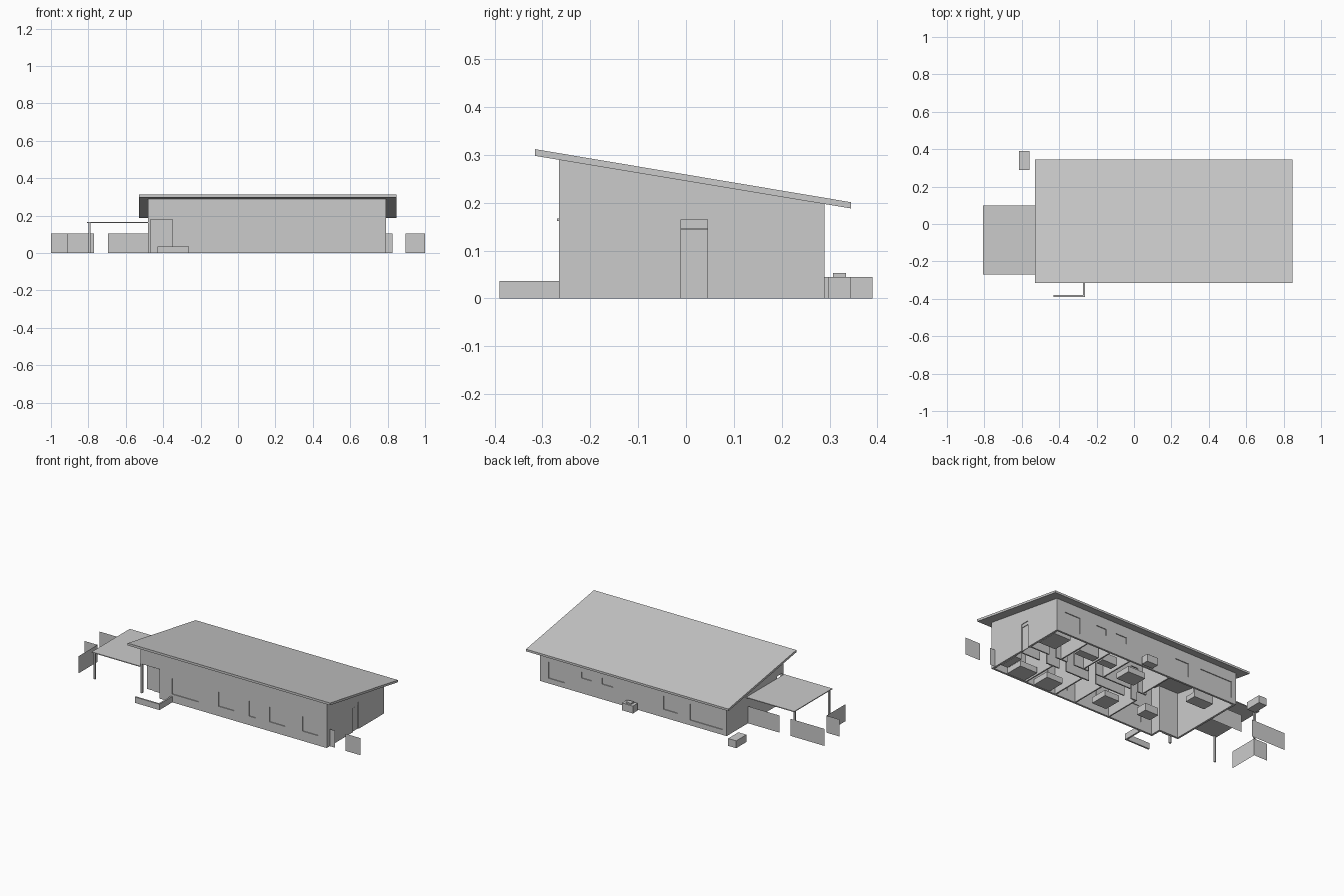
import bpy, bmesh
from mathutils import Matrix, Vector

if "Cube" in bpy.data.objects:
    bpy.data.objects.remove(bpy.data.objects["Cube"])

WX0, WX1, WY0, WY1 = -0.48, 0.79, -0.265, 0.29   # outer wall footprint
T = 0.012                                        # wall thickness


def roof_z(y):
    """Height of the roof underside at depth y."""
    return 0.298 - (y + 0.316) * 0.110 / 0.661


def finish(name, bm):
    bmesh.ops.recalc_face_normals(bm, faces=bm.faces)
    me = bpy.data.meshes.new(name)
    bm.to_mesh(me)
    bm.free()
    ob = bpy.data.objects.new(name, me)
    bpy.context.scene.collection.objects.link(ob)
    return ob


def add_box(bm, x0, x1, y0, y1, z0, z1):
    m = Matrix.Translation(((x0 + x1) / 2, (y0 + y1) / 2, (z0 + z1) / 2))
    m = m @ Matrix.Diagonal((x1 - x0, y1 - y0, z1 - z0, 1))
    bmesh.ops.create_cube(bm, size=1, matrix=m)


def boxes(name, items):
    bm = bmesh.new()
    for b in items:
        add_box(bm, *b)
    return finish(name, bm)


def prism(name, profile, x0, x1):
    """Extrude a (y, z) profile along x."""
    bm = bmesh.new()
    f = bm.faces.new([bm.verts.new((x0, y, z)) for y, z in profile])
    r = bmesh.ops.extrude_face_region(bm, geom=[f])
    vs = [v for v in r["geom"] if isinstance(v, bmesh.types.BMVert)]
    bmesh.ops.translate(bm, vec=Vector((x1 - x0, 0, 0)), verts=vs)
    return finish(name, bm)


def under_roof(name, x0, x1, y0, y1, z0=0):
    """Wall whose top follows the roof slope."""
    return prism(name, [(y0, z0), (y1, z0), (y1, roof_z(y1)), (y0, roof_z(y0))], x0, x1)


def cut(ob, cutter):
    mod = ob.modifiers.new("cut", 'BOOLEAN')
    mod.operation = 'DIFFERENCE'
    mod.solver = 'EXACT'
    mod.object = cutter
    bpy.context.view_layer.objects.active = ob
    bpy.ops.object.modifier_apply(modifier=mod.name)
    bpy.data.objects.remove(cutter, do_unlink=True)


# Sloped roof slab
prism("roof", [(-0.316, 0.298), (0.345, 0.188), (0.345, 0.201), (-0.316, 0.312)], -0.53, 0.848)

# Outer walls: hollow shell, open underneath
walls = under_roof("outer_walls", WX0, WX1, WY0, WY1)
cut(walls, boxes("cutter", [(WX0 + T, WX1 - T, WY0 + T, WY1 - T, -0.1, 0.5)]))

# Openings: (x0, x1, z0, z1)
front = [(-0.263, -0.085, 0.05, 0.148), (0.054, 0.16, 0.06, 0.148), (0.26, 0.305, 0.055, 0.148),
         (0.40, 0.505, 0.057, 0.148), (0.625, 0.73, 0.06, 0.15)]
back = [(0.625, 0.735, 0.032, 0.132), (0.44, 0.51, 0.093, 0.132), (0.295, 0.37, 0.093, 0.132),
        (-0.145, -0.05, 0.05, 0.132), (-0.45, -0.23, 0.032, 0.132)]
holes = [(a, b, WY0 - 0.02, WY0 + 0.02, c, d) for a, b, c, d in front]
holes += [(a, b, WY1 - 0.02, WY1 + 0.02, c, d) for a, b, c, d in back]
holes += [(WX1 - 0.02, WX1 + 0.02, -0.01, 0.045, -0.1, 0.165),   # side door
          (-0.6, -0.35, -0.4, -0.2, -0.1, 0.18)]                 # corner porch
cut(walls, boxes("cutter", holes))

# Window panes set back in the openings
boxes("window_panes",
      [(a, b, WY0 + 0.005, WY0 + 0.008, c, d) for a, b, c, d in front] +
      [(a, b, WY1 - 0.008, WY1 - 0.005, c, d) for a, b, c, d in back])

# Side door and transom
boxes("side_door", [(WX1 - 0.010, WX1 - 0.006, -0.01, 0.045, 0, 0.144)])
boxes("side_door_transom", [(WX1 - 0.010, WX1 - 0.004, -0.01, 0.045, 0.146, 0.165)])

# Corner porch: recess walls, door, post
under_roof("porch_back_wall", WX0 + 0.001, -0.35, -0.2, -0.2 + T)
under_roof("porch_side_wall", -0.35, -0.35 + T, WY0 + T, -0.2 + T)
boxes("entry_door", [(-0.43, -0.37, -0.204, -0.2, 0, 0.145)])
boxes("porch_post", [(WX0, WX0 + 0.012, WY0, WY0 + 0.012, 0, 0.18)])

# Carport roof and posts
boxes("carport_roof", [(-0.807, WX0, -0.27, 0.10, 0.162, 0.167)])
boxes("carport_posts", [(-0.798, -0.788, y, y + 0.01, 0, 0.163) for y in (-0.265, 0.07)])

# Thin fence panels: (x0, y0) to (x1, y1)
bm = bmesh.new()
for xa, ya, xb, yb in [(-0.695, 0.083, -0.48, 0.083), (-1, 0.083, -0.77, 0.083),
                       (-1, -0.067, -0.91, -0.067), (-0.91, -0.25, -0.91, -0.067),
                       (0.785, -0.235, 0.825, -0.235), (0.895, -0.235, 1, -0.235)]:
    bm.faces.new([bm.verts.new(p) for p in
                  ((xa, ya, 0), (xb, yb, 0), (xb, yb, 0.105), (xa, ya, 0.105))])
finish("fence_panels", bm)

# Low garden wall, rear bin and rear equipment unit
boxes("garden_wall", [(-0.43, -0.262, -0.39, -0.38, 0, 0.036),
                      (-0.272, -0.262, -0.38, WY0, 0, 0.036)])
boxes("rear_storage_box", [(-0.615, -0.56, 0.29, 0.39, 0, 0.045)])
boxes("rear_unit", [(0.12, 0.195, 0.298, 0.345, 0, 0.045)])
boxes("rear_unit_cap", [(0.14, 0.175, 0.307, 0.335, 0.045, 0.053)])

# Inner partitions: a corridor with rooms each side
for i, x in enumerate((0.56, 0.40, 0.26, -0.02)):
    under_roof(f"back_room_wall_{i}", x, x + 0.008, 0.058, WY1 - T)
for i, x in enumerate((0.55, 0.34, 0.20, -0.04)):
    under_roof(f"front_room_wall_{i}", x, x + 0.008, WY0 + T, -0.022)
for name, y, doors in (("corridor_back_wall", 0.05, (0.60, 0.47, 0.32, 0.02)),
                       ("corridor_front_wall", -0.03, (0.60, 0.46, 0.25, 0.0))):
    w = under_roof(name, -0.04, WX1 - T, y, y + 0.008)
    cut(w, boxes("cutter", [(x, x + 0.05, y - 0.02, y + 0.03, -0.1, 0.145) for x in doors]))

# Furniture
boxes("beds", [(0.66, 0.775, 0.12, 0.25, 0, 0.035), (0.57, 0.69, -0.25, -0.14, 0, 0.035),
               (0.03, 0.13, -0.20, -0.09, 0, 0.035), (0.08, 0.2, 0.09, 0.19, 0, 0.035),
               (0.39, 0.5, -0.25, -0.14, 0, 0.035)])
boxes("cabinets", [(0.42, 0.55, 0.15, 0.20, 0, 0.06), (0.29, 0.39, 0.15, 0.20, 0, 0.05),
                   (0.73, 0.775, -0.2, -0.08, 0, 0.06)])
boxes("sofa_and_table", [(-0.38, -0.25, 0.14, 0.20, 0, 0.03), (-0.38, -0.25, 0.20, 0.215, 0, 0.055),
                         (-0.23, -0.14, -0.14, -0.07, 0, 0.045)])
